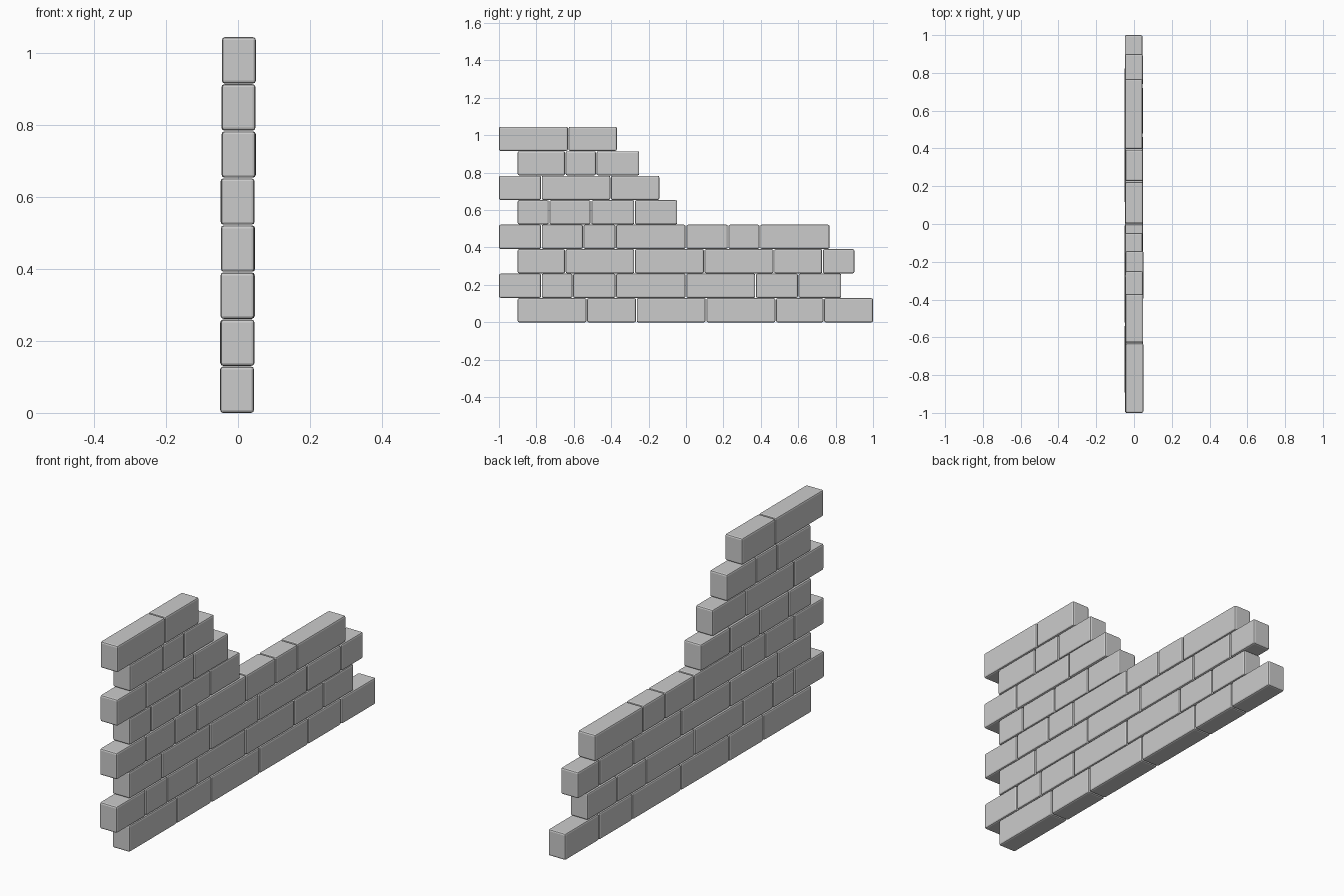
import bpy, bmesh, random
from mathutils import Matrix

if "Cube" in bpy.data.objects:
    bpy.data.objects.remove(bpy.data.objects["Cube"])

random.seed(4)
PITCH, DEPTH, GAP, BEVEL = 0.1309, 0.0935, 0.004, 0.008

# Joint positions along y for each course, bottom to top
courses = [
    [-0.90, -0.53, -0.265, 0.107, 0.48, 0.737, 1.0],
    [-1.0, -0.773, -0.605, -0.375, 0.0, 0.372, 0.60, 0.83],
    [-0.90, -0.645, -0.275, 0.097, 0.47, 0.73, 0.90],
    [-1.0, -0.773, -0.55, -0.375, 0.0, 0.225, 0.395, 0.767],
    [-0.90, -0.732, -0.508, -0.275, -0.047],
    [-1.0, -0.773, -0.403, -0.143],
    [-0.90, -0.645, -0.48, -0.25],
    [-1.0, -0.63, -0.37],
]
# Slight sideways shift of each course
shifts = [-0.002, -0.002, -0.001, 0.0, -0.001, 0.002, 0.001, 0.002]


def brick(name, y0, y1, z0, x, first, last):
    a = y0 if first else y0 + GAP / 2
    b = y1 if last else y1 - GAP / 2
    h = PITCH - GAP / 2
    bm = bmesh.new()
    bmesh.ops.create_cube(bm, size=1, matrix=Matrix.Diagonal((DEPTH, b - a, h, 1)))
    bmesh.ops.bevel(bm, geom=bm.edges[:], offset=BEVEL, segments=2,
                    profile=0.5, affect='EDGES')
    mesh = bpy.data.meshes.new(name)
    bm.to_mesh(mesh)
    bm.free()
    ob = bpy.data.objects.new(name, mesh)
    ob.location = (x, (a + b) / 2, z0 + h / 2)
    bpy.context.collection.objects.link(ob)


# Stack the courses of bricks, each brick set slightly in or out
for r, joints in enumerate(courses):
    n = len(joints) - 1
    for i in range(n):
        brick(f"brick_course{r + 1}_{i + 1}", joints[i], joints[i + 1], r * PITCH,
              shifts[r] + random.uniform(-0.001, 0.001), i == 0, i == n - 1)
